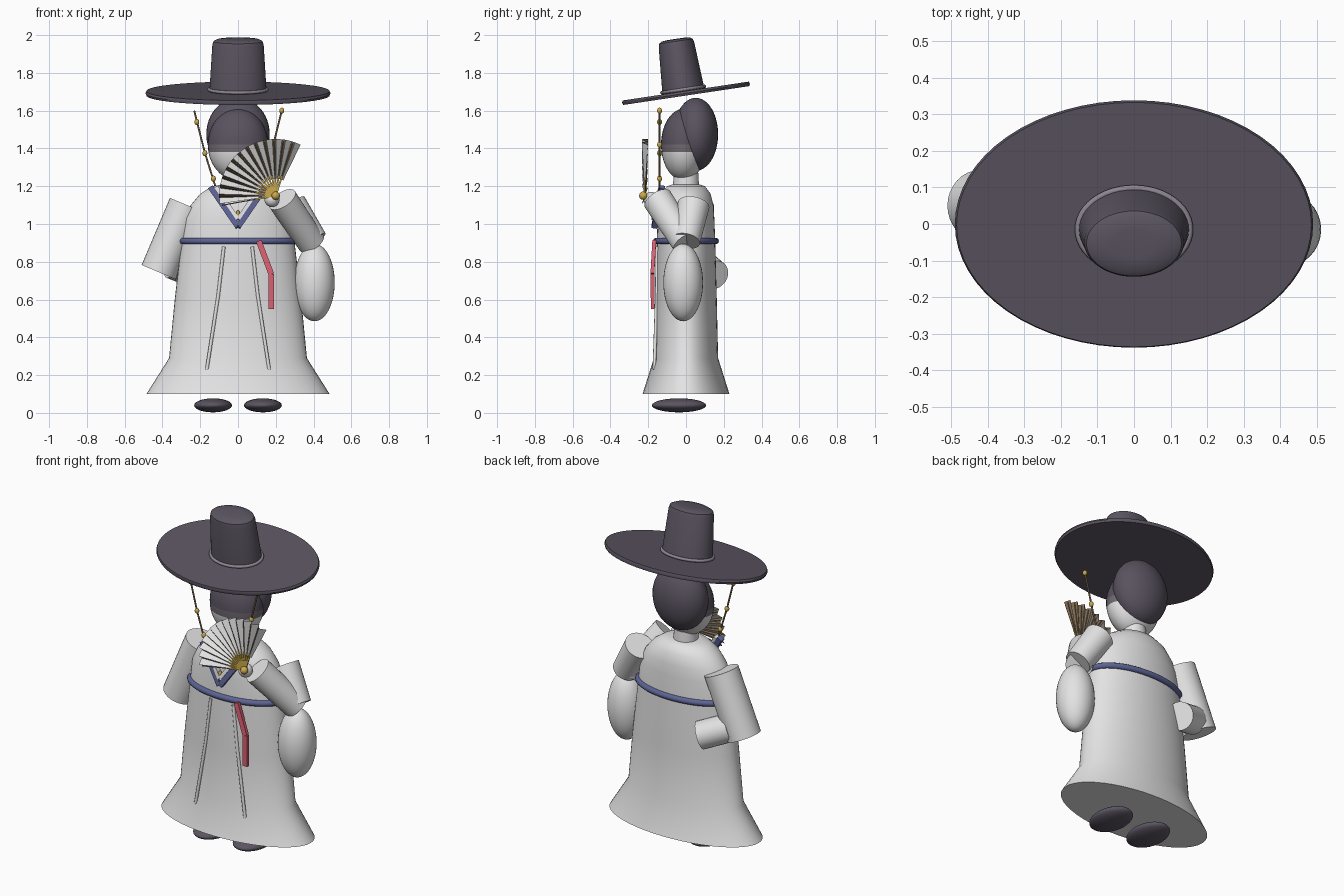
import bpy, bmesh
from math import sin, cos, pi, radians
from mathutils import Vector, Matrix

old = bpy.data.objects.get("Cube")
if old:
    bpy.data.objects.remove(old, do_unlink=True)


def material(name, rgb):
    m = bpy.data.materials.new(name)
    m.use_nodes = True
    m.diffuse_color = (*rgb, 1)
    bsdf = next(n for n in m.node_tree.nodes if n.type == 'BSDF_PRINCIPLED')
    bsdf.inputs["Base Color"].default_value = (*rgb, 1)
    return m


WHITE = material("white cloth", (.77, .77, .78))
DARK = material("dark hat", (.105, .09, .12))
HAIR = material("dark hair", (.10, .085, .115))
BAND = material("headband grey", (.17, .145, .17))
TRIM = material("hat trim grey", (.27, .24, .29))
BLUE = material("sash blue", (.11, .125, .30))
RED = material("ribbon red", (.70, .12, .17))
GOLD = material("bead gold", (.60, .40, .07))
WOOD = material("rib brown", (.20, .14, .08))


def finish(name, bm, mats, smooth=40):
    bmesh.ops.recalc_face_normals(bm, faces=bm.faces)
    me = bpy.data.meshes.new(name)
    bm.to_mesh(me)
    bm.free()
    ob = bpy.data.objects.new(name, me)
    bpy.context.scene.collection.objects.link(ob)
    for m in mats:
        me.materials.append(m)
    if smooth:
        bpy.ops.object.select_all(action='DESELECT')
        ob.select_set(True)
        bpy.context.view_layer.objects.active = ob
        bpy.ops.object.shade_smooth_by_angle(angle=radians(smooth))
    return ob


def ellipsoid(name, centre, radii, mat, seg=32):
    bm = bmesh.new()
    bmesh.ops.create_uvsphere(bm, u_segments=seg, v_segments=seg * 3 // 4, radius=1,
                              matrix=Matrix.Translation(centre) @ Matrix.Diagonal((*radii, 1)))
    return finish(name, bm, [mat])


def frame(p, q):
    """Matrix at the middle of p-q with its z axis along the segment."""
    p, q = Vector(p), Vector(q)
    z = (q - p).normalized()
    x = Vector((0, 1, 0)).cross(z).normalized()
    m = Matrix((x, z.cross(x), z)).transposed().to_4x4()
    m.translation = (p + q) / 2
    return m, (q - p).length


def tube(name, p, q, r1, r2, mat, seg=32):
    m, length = frame(p, q)
    bm = bmesh.new()
    bmesh.ops.create_cone(bm, cap_ends=True, segments=seg, radius1=r1, radius2=r2,
                          depth=length, matrix=m)
    return finish(name, bm, [mat])


def bars(name, points, width, depth, mat):
    bm = bmesh.new()
    for p, q in zip(points, points[1:]):
        m, length = frame(p, q)
        bmesh.ops.create_cube(bm, size=1, matrix=m @ Matrix.Diagonal((width, depth, length, 1)))
    return finish(name, bm, [mat], 0)


def loft(name, sections, mat, seg=48):
    """Stack of elliptical sections given as (z, x radius, y radius)."""
    bm = bmesh.new()
    rings = [[bm.verts.new((rx * cos(2 * pi * i / seg), ry * sin(2 * pi * i / seg), z))
              for i in range(seg)] for z, rx, ry in sections]
    for a, b in zip(rings, rings[1:]):
        for i in range(seg):
            j = (i + 1) % seg
            bm.faces.new((a[i], a[j], b[j], b[i]))
    bm.faces.new(rings[0])
    bm.faces.new(rings[-1])
    return finish(name, bm, [mat])


def path(name, points, radius, mat, closed=False):
    cu = bpy.data.curves.new(name, 'CURVE')
    cu.dimensions = '3D'
    cu.bevel_depth, cu.bevel_resolution = radius, 3
    cu.use_fill_caps = True
    sp = cu.splines.new('POLY')
    sp.points.add(len(points) - 1)
    for pt, co in zip(sp.points, points):
        pt.co = (*co, 1)
    sp.use_cyclic_u = closed
    cu.materials.append(mat)
    ob = bpy.data.objects.new(name, cu)
    bpy.context.scene.collection.objects.link(ob)
    bpy.ops.object.select_all(action='DESELECT')
    ob.select_set(True)
    bpy.context.view_layer.objects.active = ob
    bpy.ops.object.convert(target='MESH')
    ob = bpy.context.object
    bpy.ops.object.shade_smooth_by_angle(angle=radians(40))
    return ob


def oval(rx, ry, z, n=48):
    return [(rx * cos(2 * pi * i / n), ry * sin(2 * pi * i / n), z) for i in range(n)]


# Robe, neck and sash
loft("robe", [(.1, .485, .23), (.29, .365, .17), (.6, .335, .163), (.9, .30, .155),
              (1.03, .285, .15), (1.10, .25, .145), (1.16, .20, .13), (1.2, .14, .10),
              (1.21, .07, .07)], WHITE)
tube("neck", (0, 0, 1.18), (0, 0, 1.27), .07, .065, WHITE)
path("sash", oval(.298, .156, .91), .018, BLUE, True)

# Head with hair and headband split by height
bm = bmesh.new()
bmesh.ops.create_uvsphere(bm, u_segments=32, v_segments=24, radius=1,
                          matrix=Matrix.Translation((0, -.012, 1.42)) @ Matrix.Diagonal((.16, .12, .19, 1)))
for z in (1.38, 1.42):
    bmesh.ops.bisect_plane(bm, geom=bm.verts[:] + bm.edges[:] + bm.faces[:],
                           plane_co=(0, 0, z), plane_no=(0, 0, 1))
for f in bm.faces:
    h = f.calc_center_median().z
    f.material_index = 2 if h > 1.42 else 1 if h > 1.38 else 0
finish("head", bm, [WHITE, BAND, HAIR])
ellipsoid("back_hair", (0, .052, 1.475), (.168, .118, .193), HAIR)

# Tilted wide-brimmed hat
tilt = Matrix.Translation((0, 0, 1.692)) @ Matrix.Rotation(radians(8.5), 4, 'X')
hat = [loft("hat_brim", [(-.012, .485, .338), (0, .49, .342), (.012, .485, .338)], DARK, 64),
       loft("hat_crown", [(0, .152, .113), (.26, .136, .095), (.28, .13, .09), (.29, .11, .075),
                          (.293, .06, .04)], DARK),
       path("hat_ring", oval(.153, .114, .022), .009, TRIM, True)]
for part in hat:
    part.matrix_world = tilt
for part in hat[1:]:
    part.matrix_world = tilt @ Matrix.Translation((0, -.012, 0))

# Right arm folded behind the back
tube("right_upper_sleeve", (-.27, .05, 1.1), (-.42, .05, .745), .098, .098, WHITE)
tube("right_lower_sleeve", (-.35, .08, .79), (-.2, .15, .73), .08, .08, WHITE)

# Left arm raised with a hanging sleeve
tube("left_upper_sleeve", (.28, .04, 1.1), (.40, 0, .91), .085, .075, WHITE)
tube("left_lower_sleeve", (.39, 0, .9), (.235, -.15, 1.13), .075, .08, WHITE)
ellipsoid("left_hanging_sleeve", (.405, -.015, .69), (.107, .105, .205), WHITE)
ellipsoid("left_hand", (.18, -.185, 1.13), (.04, .04, .04), WHITE, 20)

# Pleated fan with ribs and pivot
pivot = Vector((.2, -.218, 1.15))
pleats, start, stop = 13, radians(64), radians(192)
step = (stop - start) / pleats


def fan_point(angle, r, dy):
    return pivot + Vector((r * cos(angle), dy, r * sin(angle)))


bm = bmesh.new()
folds = []
for i in range(pleats):
    for share, dy in ((0, .016), (.62, -.016)):
        a = start + (i + share) * step
        folds.append([bm.verts.new(fan_point(a, r, dy * r / .3)) for r in (.09, .3)])
for i, (a, b) in enumerate(zip(folds, folds[1:])):
    f = bm.faces.new((a[0], a[1], b[1], b[0]))
    f.material_index = i % 2
finish("fan_leaf", bm, [WHITE, WOOD], 0)
for i in range(pleats):
    a = start + (i + .81) * step
    bars("fan_rib", [pivot, fan_point(a, .29, 0)], .006, .006, WOOD)
    bars("fan_stick", [pivot, fan_point(a, .11, 0)], .009, .008, GOLD)
ellipsoid("fan_pivot", pivot + Vector((0, -.008, 0)), (.022, .022, .022), GOLD, 16)

# Mirrored details: collar, front seams, hat strings, shoes
for side, s in (("right", -1), ("left", 1)):
    bars(side + "_collar", [(s * .145, -.125, 1.195), (0, -.168, .985)], .03, .03, BLUE)
    bars(side + "_collar_lining", [(s * .115, -.13, 1.195), (0, -.168, 1.025)], .02, .03, WHITE)
    path(side + "_robe_seam", [(s * .075, -.152, .88), (s * .105, -.155, .62),
                               (s * .165, -.168, .23)], .009, WHITE)
    path(side + "_hat_string", [(s * .232, -.14, 1.6), (s * .175, -.14, 1.375),
                                (s * .12, -.14, 1.2)], .005, WOOD)
    ellipsoid(side + "_shoe", (s * .132, -.037, .04), (.1, .143, .037), DARK)
for x, z in ((-.218, 1.54), (-.175, 1.375), (-.13, 1.24), (.232, 1.6), (.187, 1.42), (.13, 1.24)):
    ellipsoid("string_bead", (x, -.14, z), (.013, .013, .016), GOLD, 12)
ellipsoid("collar_bead", (0, -.17, 1.055), (.01, .01, .018), GOLD, 12)

# Ribbon hanging from the sash
bars("ribbon", [(.11, -.168, .91), (.176, -.178, .735), (.176, -.176, .55)], .03, .02, RED)
